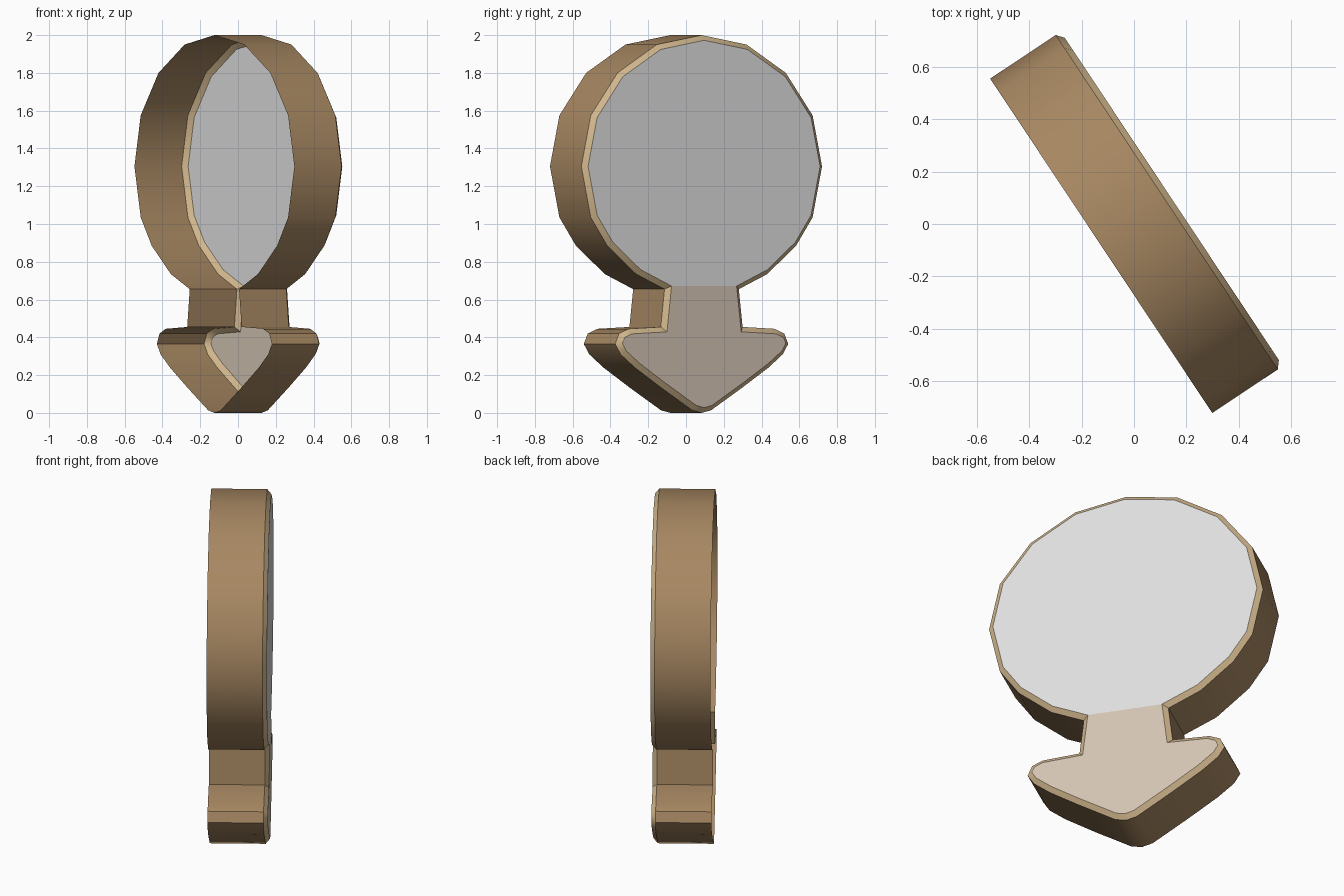
import bpy, bmesh, math
from mathutils import Vector

cube = bpy.data.objects.get("Cube")
if cube:
    bpy.data.objects.remove(cube, do_unlink=True)


def make_material(name, color):
    mat = bpy.data.materials.new(name)
    mat.use_nodes = True
    mat.diffuse_color = (*color, 1)
    mat.node_tree.nodes["Principled BSDF"].inputs["Base Color"].default_value = (*color, 1)
    return mat


RIM, EDGE, DISC, ARROW = range(4)
materials = [
    make_material("rim brown", (0.39, 0.246, 0.122)),
    make_material("edge tan", (0.65, 0.48, 0.27)),
    make_material("disc grey", (0.73, 0.73, 0.73)),
    make_material("arrow beige", (0.65, 0.55, 0.45)),
]

HALF_DEPTH = 0.15
NECK = (0.236, 0.655)

# Half outline from the top of the disc, down the neck, round the arrow to its tip
half = [(0, 2.0), (0.285, 1.95), (0.535, 1.8), (0.705, 1.575), (0.765, 1.305),
        (0.705, 1.035), (0.6, 0.885), (0.417, 0.735), NECK,
        (0.26, 0.455), (0.465, 0.445), (0.525, 0.42), (0.55, 0.365),
        (0.515, 0.31), (0.425, 0.24), (0.26, 0.135), (0.06, 0.014), (0, 0)]
outline = half + [(-x, z) for x, z in reversed(half[1:-1])]

bm = bmesh.new()

# Face panel
cap = bm.faces.new([bm.verts.new((x, HALF_DEPTH, z)) for x, z in outline])
bm.normal_update()
if cap.normal.y < 0:
    cap.normal_flip()

# Rim wall, open at the rear
wall = bmesh.ops.extrude_edge_only(bm, edges=list(cap.edges))["geom"]
rear = [v for v in wall if isinstance(v, bmesh.types.BMVert)]
bmesh.ops.translate(bm, verts=rear, vec=(0, -2 * HALF_DEPTH, 0))
for f in wall:
    if isinstance(f, bmesh.types.BMFace):
        f.material_index = RIM

# Bevelled border around the raised panel
bm.normal_update()
border = bmesh.ops.inset_region(bm, faces=[cap], thickness=0.027, depth=0.023,
                                use_even_offset=True)["faces"]
for f in border:
    f.material_index = EDGE

# Split the panel into disc and arrow at the top of the neck
ends = [min(cap.verts, key=lambda v: (v.co - Vector((s * NECK[0], HALF_DEPTH, NECK[1]))).length)
        for s in (-1, 1)]
other, _ = bmesh.utils.face_split(cap, ends[0], ends[1])
for f in (cap, other):
    f.material_index = DISC if f.calc_center_median().z > 0.7 else ARROW

# Outward facing normals
bmesh.ops.recalc_face_normals(bm, faces=bm.faces)
bm.normal_update()
if cap.normal.y < 0:
    bmesh.ops.reverse_faces(bm, faces=bm.faces)

mesh = bpy.data.meshes.new("round_arrow_shell")
bm.to_mesh(mesh)
bm.free()
for mat in materials:
    mesh.materials.append(mat)
shell = bpy.data.objects.new("round_arrow_shell", mesh)
bpy.context.collection.objects.link(shell)
shell.rotation_euler.z = math.radians(-56.4)

bpy.ops.object.select_all(action='DESELECT')
shell.select_set(True)
bpy.context.view_layer.objects.active = shell
bpy.ops.object.shade_smooth_by_angle(angle=math.radians(36))
